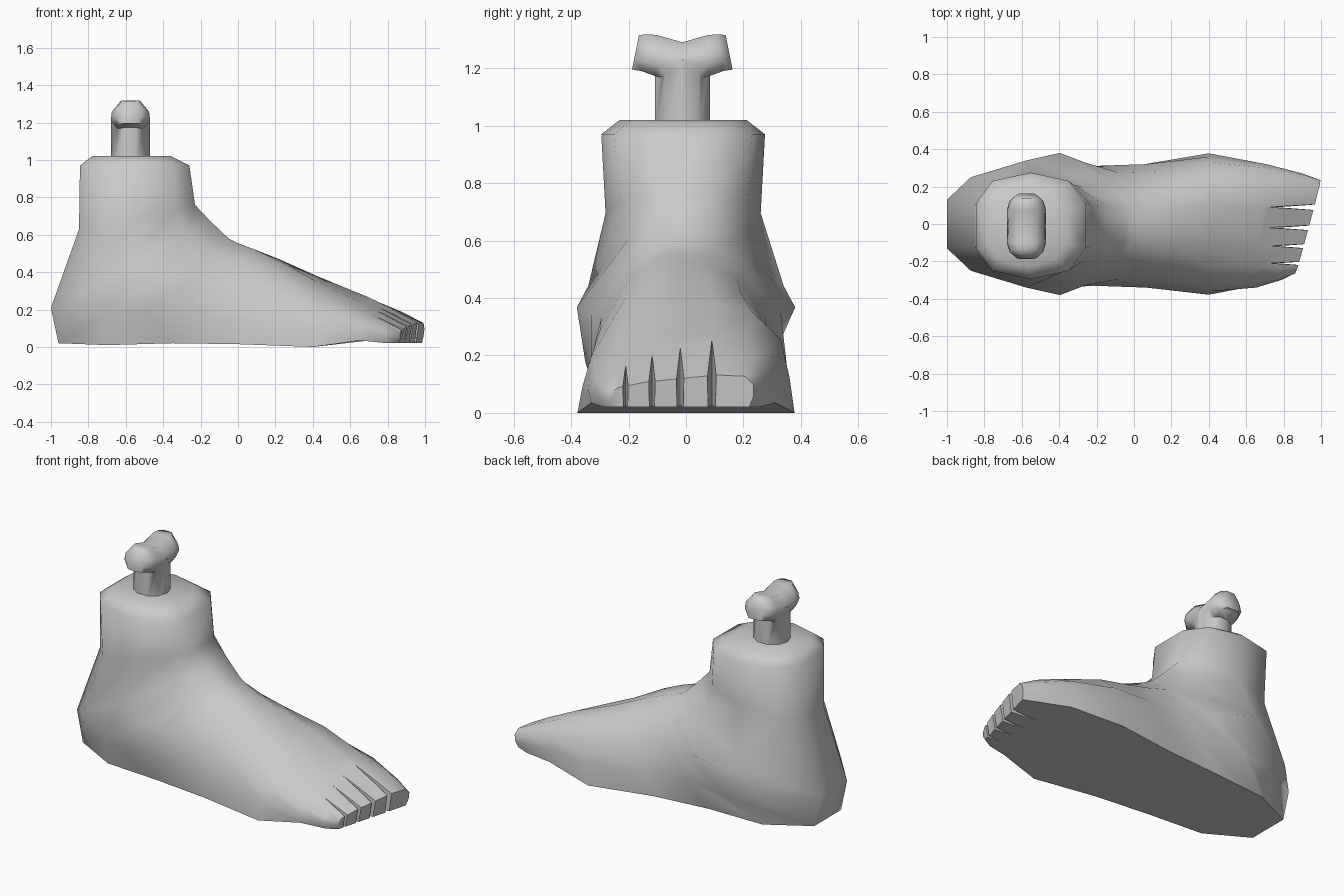
import bpy, bmesh
from math import radians, cos, sin, pi

if "Cube" in bpy.data.objects:
    bpy.data.objects.remove(bpy.data.objects["Cube"])


def make_object(name, bm):
    bmesh.ops.recalc_face_normals(bm, faces=bm.faces)
    mesh = bpy.data.meshes.new(name)
    bm.to_mesh(mesh)
    bm.free()
    obj = bpy.data.objects.new(name, mesh)
    bpy.context.collection.objects.link(obj)
    return obj


def loft(name, rings):
    bm = bmesh.new()
    loops = [[bm.verts.new(p) for p in ring] for ring in rings]
    n = len(loops[0])
    for a, b in zip(loops, loops[1:]):
        for i in range(n):
            j = (i + 1) % n
            bm.faces.new((a[i], a[j], b[j], b[i]))
    bm.faces.new(loops[0])
    bm.faces.new(loops[-1])
    return make_object(name, bm)


def boolean(obj, other, operation):
    mod = obj.modifiers.new(operation.lower(), 'BOOLEAN')
    mod.operation = operation
    mod.solver = 'EXACT'
    mod.object = other
    bpy.context.view_layer.objects.active = obj
    bpy.ops.object.modifier_apply(modifier=mod.name)
    bpy.data.objects.remove(other)


def smooth(obj, angle):
    bpy.ops.object.select_all(action='DESELECT')
    obj.select_set(True)
    bpy.context.view_layer.objects.active = obj
    bpy.ops.object.shade_smooth_by_angle(angle=radians(angle))


# Foot: rings swing from level at the ankle to upright at the toes
LEG_T = (0, .15, .5, .85, 1)
FOOT_T = (0, .3, .62, .88, 1)


def foot_ring(ts, a, b, c, tilt, skew, widths):
    def point(t, y):
        return (a[0] + (b[0] - a[0]) * t + skew * y, c + y,
                a[1] + (b[1] - a[1]) * t + tilt * y * t)
    side = list(zip(ts, widths))
    return [point(t, w) for t, w in side] + [point(t, -w) for t, w in reversed(side)]


# sole or back point, top or front point, centre y, tilt, skew, half widths
foot = loft("foot", [foot_ring(*r) for r in (
    (LEG_T, (-.78, 1.02), (-.36, 1.02), -.01, 0, 0, (.09, .18, .22, .18, .09)),
    (LEG_T, (-.845, .97), (-.26, .97), -.01, 0, 0, (.12, .24, .285, .24, .12)),
    (LEG_T, (-.85, .63), (-.23, .76), -.01, 0, 0, (.11, .22, .27, .22, .11)),
    (LEG_T, (-1, .21), (-.15, .675), 0, 0, 0, (.13, .25, .34, .2, .1)),
    (FOOT_T, (-.96, .02), (-.05, .58), 0, 0, 0, (.13, .30, .38, .21, .09)),
    (FOOT_T, (-.7, .01), (0, .555), 0, 0, 0, (.26, .35, .33, .2, .08)),
    (FOOT_T, (-.35, .02), (.08, .525), -.01, 0, 0, (.29, .32, .285, .19, .08)),
    (FOOT_T, (0, .015), (.22, .465), -.01, .05, 0, (.32, .33, .29, .2, .09)),
    (FOOT_T, (.4, 0), (.42, .365), 0, .15, 0, (.378, .36, .33, .23, .1)),
    (FOOT_T, (.68, .035), (.68, .25), -.01, .2, .08, (.32, .33, .31, .22, .1)),
    (FOOT_T, (.85, .02), (.83, .175), -.015, .15, .2, (.27, .285, .28, .23, .12)),
    (FOOT_T, (.92, .02), (.935, .12), -.015, .1, .27, (.235, .25, .25, .22, .12)),
)])

# Gaps between the toes
for y in (.09, -.02, -.118, -.21):
    half = .024
    gap = loft("toe_gap", [[(back, y, z), (1.1, y + half, z), (1.1, y - half, z)]
                           for back, z in ((.78, -.05), (.73, .18), (.71, .4))])
    boolean(foot, gap, 'DIFFERENCE')
smooth(foot, 60)

# Bone stub: round shaft with a two-lobed knob
bone = loft("bone", [[(-.575 + .105 * cos(i * pi / 5), -.012 + .1 * sin(i * pi / 5), z)
                      for i in range(10)] for z in (.98, 1.23)])


def knob_ring(y, lean, half, bottom, top):
    outline = ((-.7, 0), (-1, .3), (-.95, .6), (-.5, 1),
               (.5, 1), (.95, .6), (1, .3), (.7, 0))
    return [(-.575 + half * u, y + lean * v, bottom + (top - bottom) * v)
            for u, v in outline]


knob = loft("knob", [knob_ring(*r) for r in (
    (-.188, .024, .055, 1.195, 1.315),
    (-.155, .02, .09, 1.19, 1.318),
    (-.1, 0, .105, 1.17, 1.315),
    (-.012, 0, .103, 1.16, 1.29),
    (.075, 0, .105, 1.17, 1.315),
    (.13, -.02, .09, 1.19, 1.318),
    (.162, -.024, .055, 1.195, 1.315),
)])
boolean(bone, knob, 'UNION')
smooth(bone, 60)
